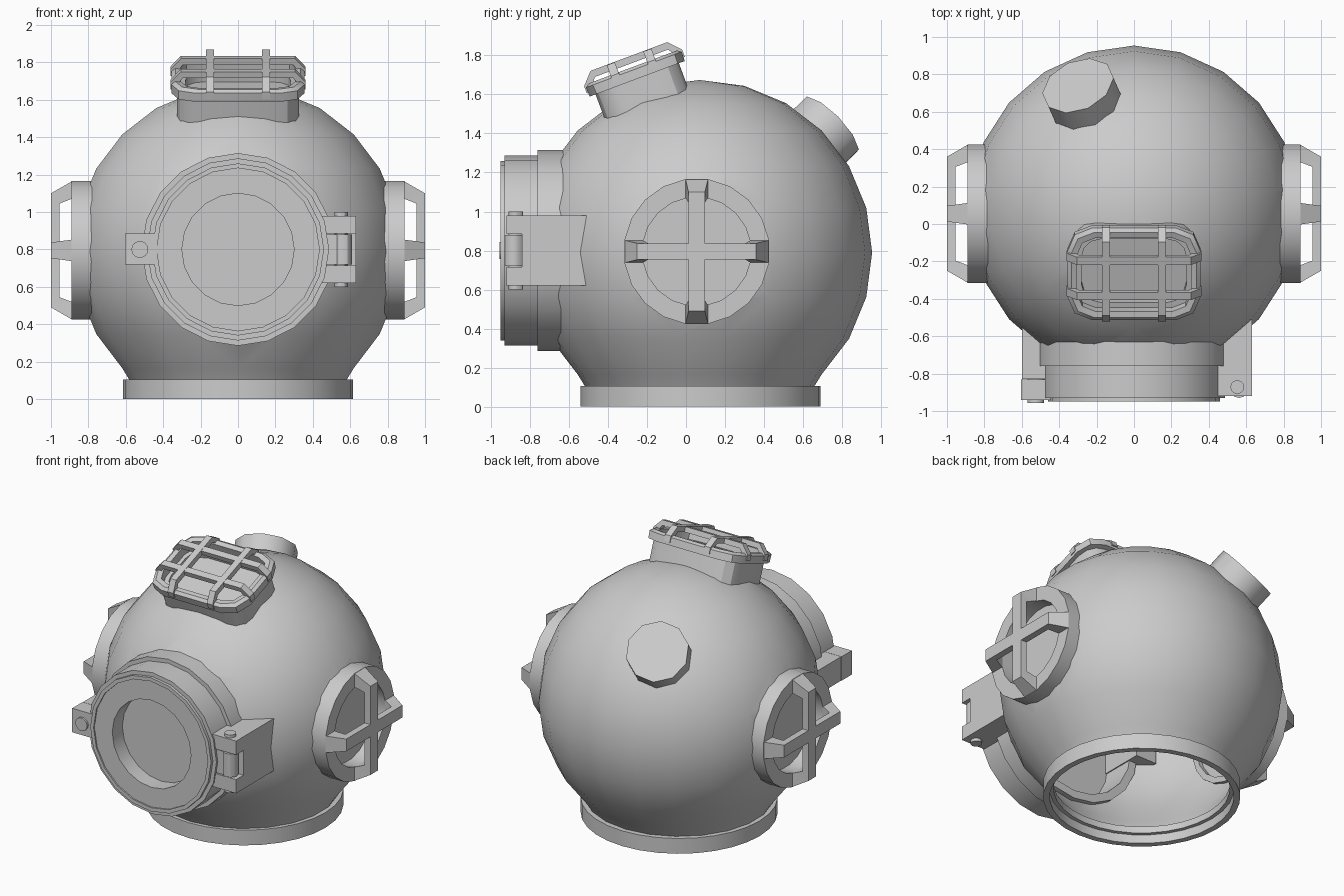
import bpy, bmesh
from math import sin, cos, pi, radians
from mathutils import Matrix, Vector

if "Cube" in bpy.data.objects:
    bpy.data.objects.remove(bpy.data.objects["Cube"])


def frame(origin, z, x):
    """Local frame with given outward (z) and side (x) directions."""
    z = Vector(z).normalized()
    y = z.cross(Vector(x)).normalized()
    x = y.cross(z)
    m = Matrix((x, y, z)).transposed().to_4x4()
    m.translation = Vector(origin)
    return m


def loft(name, rings, m=Matrix(), closed=False, angle=30):
    """Skin a list of point rings; a one-point ring becomes a fan tip."""
    bm = bmesh.new()
    rows = [[bm.verts.new(m @ Vector(p)) for p in r] for r in rings]
    pairs = list(zip(rows, rows[1:])) + ([(rows[-1], rows[0])] if closed else [])
    for a, b in pairs:
        n = max(len(a), len(b))
        for i in range(n):
            j = (i + 1) % n
            if len(a) == 1:
                bm.faces.new((a[0], b[i], b[j]))
            elif len(b) == 1:
                bm.faces.new((a[i], a[j], b[0]))
            else:
                bm.faces.new((a[i], a[j], b[j], b[i]))
    if not closed:
        for r in (rows[0], rows[-1]):
            if len(r) > 2:
                bm.faces.new(r)
    bmesh.ops.recalc_face_normals(bm, faces=bm.faces)
    me = bpy.data.meshes.new(name)
    bm.to_mesh(me)
    bm.free()
    ob = bpy.data.objects.new(name, me)
    bpy.context.collection.objects.link(ob)
    smooth(ob, angle)
    return ob


def activate(ob):
    bpy.ops.object.select_all(action='DESELECT')
    ob.select_set(True)
    bpy.context.view_layer.objects.active = ob


def smooth(ob, angle):
    activate(ob)
    bpy.ops.object.shade_smooth_by_angle(angle=radians(angle))


def circle(r, h, n, off):
    if r == 0:
        return [(0, 0, h)]
    return [(r * cos(2 * pi * (i + off) / n), r * sin(2 * pi * (i + off) / n), h) for i in range(n)]


def lathe(name, profile, n, m, off=0.0, closed=False, angle=30):
    return loft(name, [circle(r, h, n, off) for r, h in profile], m, closed, angle)


def rrect(hx, hy, c, h, k=3):
    pts = []
    for q, (sx, sy) in enumerate(((1, 1), (-1, 1), (-1, -1), (1, -1))):
        for i in range(k + 1):
            a = pi / 2 * (q + i / k)
            pts.append((sx * (hx - c) + c * cos(a), sy * (hy - c) + c * sin(a), h))
    return pts


def bar(name, half, m, shift=0.0):
    """Guard bar along local x; stations (outer u, outer h, inner u, inner h, half width)."""
    st = half + [(-a, b, -c, d, w) for a, b, c, d, w in reversed(half)]
    rings = [[(a, shift - w, b), (a, shift + w, b), (c, shift + w, d), (c, shift - w, d)] for a, b, c, d, w in st]
    return loft(name, rings, m)


def box(name, x, y, z):
    rings = [[(x[0], y[0], h), (x[1], y[0], h), (x[1], y[1], h), (x[0], y[1], h)] for h in z]
    return loft(name, rings)


C = Vector((0, 0.07, 0.79))
R = 0.884
FRONT = frame((0, 0, 0.80), (0, -1, 0), (1, 0, 0))
SIDES = {s: frame((0, 0.055, 0.795), (s, 0, 0), (0, 1, 0)) for s in (1, -1)}
TOP = frame((0, -0.25, 1.68), (0, -0.35, 0.937), (1, 0, 0))

# Hollow spherical shell
elev = [radians(e) for e in (-45, -30, -15, 0, 15, 30, 45, 60, 75)]
outer = [(0.585, -0.69)] + [(R * cos(e), R * sin(e)) for e in elev] + [(0, R)]
ri = R - 0.025
inner = [(0, ri)] + [(ri * cos(e), ri * sin(e)) for e in reversed(elev)] + [(0.56, -0.69)]
shell_rings = [circle(r, h, 22, 0.5) for r, h in outer + inner]
# one skin outside, one inside, joined at the neck
k = len(outer)
shell = loft("helmet_shell", shell_rings[k:] + shell_rings[:k], Matrix.Translation(C))

# Port openings cut through the shell
cutters = [lathe("front_cut", [(0.47, 0.4), (0.47, 1.1)], 20, FRONT)]
for m in SIDES.values():
    cutters.append(lathe("side_cut", [(0.345, 0.5), (0.345, 1.1)], 20, m, 0.5))
cutters.append(loft("top_cut", [rrect(0.29, 0.19, 0.1, -0.4), rrect(0.29, 0.19, 0.1, 0.2)], TOP))
for c in cutters:
    c.hide_render = True
    mod = shell.modifiers.new("cut", 'BOOLEAN')
    mod.operation = 'DIFFERENCE'
    mod.solver = 'EXACT'
    mod.object = c
    activate(shell)
    bpy.ops.object.modifier_apply(modifier=mod.name)
for c in cutters:
    bpy.data.objects.remove(c)
smooth(shell, 30)

# Neck ring
lathe("neck_ring", [(0.615, 0), (0.615, 0.105), (0.55, 0.105), (0.55, 0.06), (0.575, 0.06), (0.575, 0)],
      32, Matrix.Translation((0, 0.075, 0)), closed=True)

# Front port with stepped rim and recessed glass
lathe("front_port", [(0, 0.83), (0.30, 0.83), (0.30, 0.94), (0.435, 0.94), (0.435, 0.95), (0.46, 0.95),
                     (0.46, 0.93), (0.487, 0.93), (0.487, 0.76), (0.515, 0.76), (0.515, 0.58),
                     (0.46, 0.58), (0.46, 0.80), (0, 0.80)], 20, FRONT)

# Side ports with crossed guard bars
for s, m in SIDES.items():
    tag = "right" if s > 0 else "left"
    lathe(tag + "_port", [(0, 0.80), (0.28, 0.80), (0.28, 0.89), (0.375, 0.89), (0.375, 0.74),
                          (0.335, 0.74), (0.335, 0.77), (0, 0.77)], 20, m, 0.5)
    guard = [(0.371, 0.885, 0.277, 0.885, 0.058), (0.305, 1.0, 0.25, 0.955, 0.042)]
    bar(tag + "_guard_horizontal", guard, m)
    bar(tag + "_guard_vertical", guard, m @ Matrix.Rotation(pi / 2, 4, 'Z'))

# Top port collar with glass
loft("top_port", [[(0, 0, -0.05)], rrect(0.28, 0.18, 0.1, -0.05), rrect(0.28, 0.18, 0.1, 0),
                  rrect(0.325, 0.228, 0.12, 0), rrect(0.325, 0.228, 0.12, -0.2),
                  rrect(0.30, 0.2, 0.1, -0.2), rrect(0.30, 0.2, 0.1, -0.08), [(0, 0, -0.08)]], TOP)
# Top guard: flared frame and crossing bars
loft("top_guard_frame", [rrect(0.355, 0.26, 0.13, 0, 2), rrect(0.355, 0.262, 0.13, 0.05, 2),
                         rrect(0.335, 0.242, 0.12, 0.065, 2), rrect(0.305, 0.21, 0.1, 0.06, 2),
                         rrect(0.305, 0.21, 0.1, 0, 2)], TOP, closed=True)
for s in (1, -1):
    bar("top_guard_long", [(0.36, 0.02, 0.32, 0.02, 0.022), (0.36, 0.06, 0.325, 0.045, 0.022),
                           (0.305, 0.12, 0.295, 0.085, 0.022)], TOP, s * 0.1)
    bar("top_guard_short", [(0.268, 0.02, 0.225, 0.02, 0.022), (0.268, 0.06, 0.23, 0.045, 0.022),
                            (0.21, 0.122, 0.2, 0.085, 0.022)],
        TOP @ Matrix.Rotation(pi / 2, 4, 'Z'), s * 0.15)

# Rear valve cap
d = Vector((-0.306, 0.684, 0.663))
lathe("rear_cap", [(0, 0.80), (0.2, 0.80), (0.2, 0.98), (0, 0.98)], 10, frame(C, d, (0, 0, 1)), angle=40)

# Hinge on the right of the front port
box("hinge_block", (0.44, 0.63), (-0.84, -0.50), (0.62, 0.98))
for z in ((0.62, 0.715), (0.885, 0.98)):
    box("hinge_lug", (0.44, 0.63), (-0.92, -0.84), z)
box("hinge_arm", (0.42, 0.55), (-0.915, -0.86), (0.72, 0.88))
lathe("hinge_knuckle", [(0, 0.72), (0.048, 0.72), (0.048, 0.88), (0, 0.88)], 12,
      Matrix.Translation((0.562, -0.882, 0)))
lathe("hinge_pin", [(0, 0.60), (0.037, 0.60), (0.037, 1.0), (0, 1.0)], 12,
      Matrix.Translation((0.552, -0.872, 0)))

# Latch on the left with its bolt
box("latch_base", (-0.60, -0.44), (-0.83, -0.50), (0.72, 0.885))
box("latch_plate", (-0.603, -0.43), (-0.942, -0.832), (0.72, 0.885))
lathe("latch_bolt", [(0, 0.80), (0.045, 0.80), (0.045, 0.956), (0, 0.956)], 14,
      frame((-0.525, 0, 0.80), (0, -1, 0), (1, 0, 0)))
